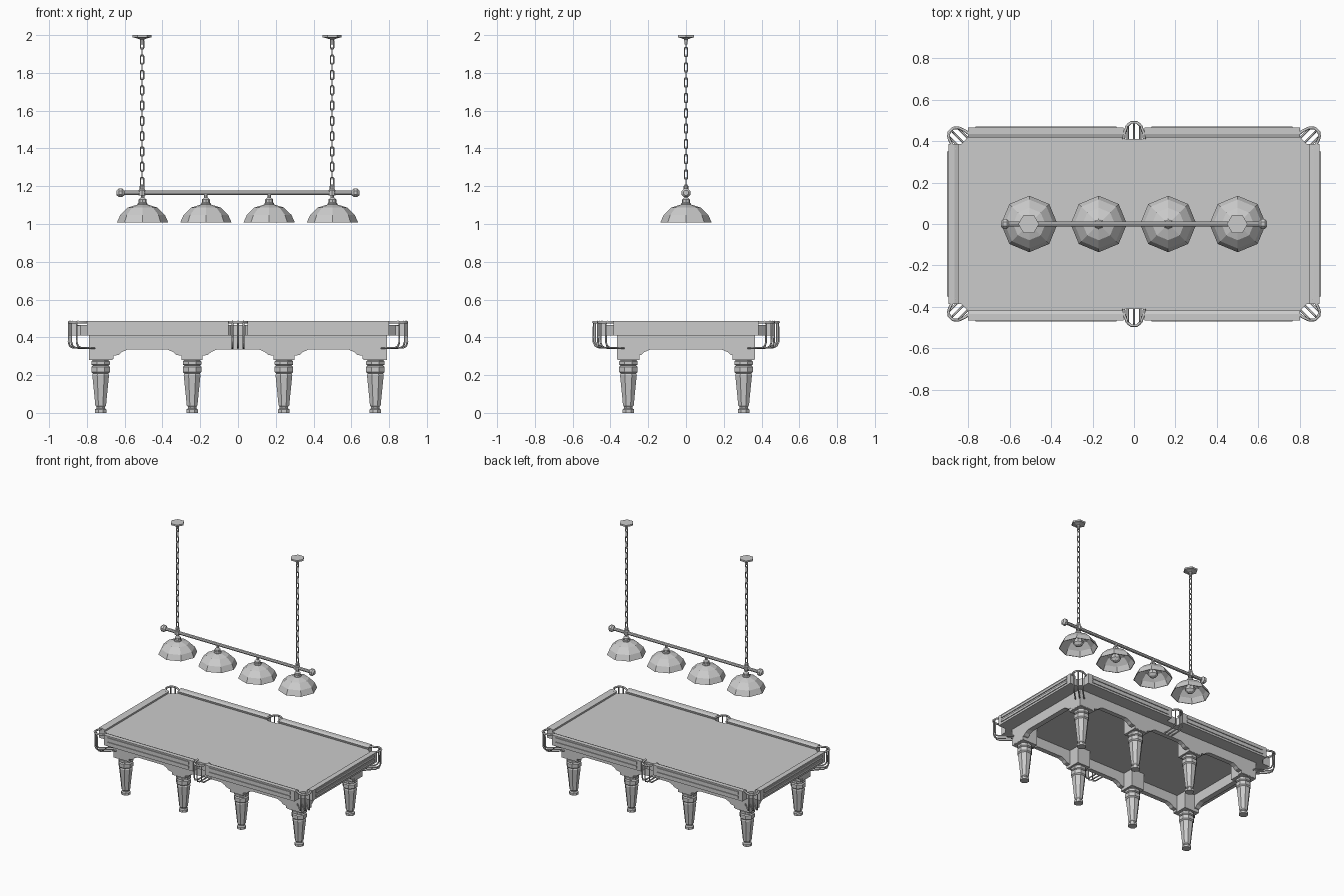
import bpy, bmesh
from math import pi, sin, cos, atan2, radians

if "Cube" in bpy.data.objects:
    bpy.data.objects.remove(bpy.data.objects["Cube"])

def finish(name, bm, loc=(0, 0, 0), rot=(0, 0, 0)):
    bmesh.ops.recalc_face_normals(bm, faces=bm.faces)
    me = bpy.data.meshes.new(name)
    bm.to_mesh(me)
    bm.free()
    ob = bpy.data.objects.new(name, me)
    ob.location, ob.rotation_euler = loc, rot
    bpy.context.collection.objects.link(ob)
    return ob

def prism(name, pts, b0, b1, loc=(0, 0, 0), rz=0.0):
    """Outline in local x/z, extruded along local y."""
    bm = bmesh.new()
    lo = [bm.verts.new((a, b0, z)) for a, z in pts]
    hi = [bm.verts.new((a, b1, z)) for a, z in pts]
    bm.faces.new(lo)
    bm.faces.new(hi[::-1])
    n = len(pts)
    for i in range(n):
        j = (i + 1) % n
        bm.faces.new((lo[i], lo[j], hi[j], hi[i]))
    return finish(name, bm, loc, (0, 0, rz))

def box(name, x0, x1, y0, y1, z0, z1, loc=(0, 0, 0), rz=0.0):
    return prism(name, [(x0, z0), (x1, z0), (x1, z1), (x0, z1)], y0, y1, loc, rz)

def lathe(name, prof, n=8, loc=(0, 0, 0), rot=(0, 0, 0), phase=0.0, caps=True):
    bm = bmesh.new()
    rings = [[bm.verts.new((r * cos(phase + 2 * pi * i / n), r * sin(phase + 2 * pi * i / n), z))
              for i in range(n)] for r, z in prof]
    for p, q in zip(rings, rings[1:]):
        for i in range(n):
            j = (i + 1) % n
            bm.faces.new((p[i], p[j], q[j], q[i]))
    if caps:
        bm.faces.new(rings[0])
        bm.faces.new(rings[-1])
    return finish(name, bm, loc, rot)

def tube(name, pts, r, loc=(0, 0, 0), rz=0.0, closed=False):
    cu = bpy.data.curves.new(name, 'CURVE')
    cu.dimensions = '3D'
    cu.bevel_depth, cu.bevel_resolution, cu.use_fill_caps = r, 1, True
    sp = cu.splines.new('POLY')
    sp.points.add(len(pts) - 1)
    for p, co in zip(sp.points, pts):
        p.co = (*co, 1)
    sp.use_cyclic_u = closed
    ob = bpy.data.objects.new(name, cu)
    ob.location, ob.rotation_euler = loc, (0, 0, rz)
    bpy.context.collection.objects.link(ob)
    return ob

# Playing bed, with cut corners and side notches for the pockets
quarter = [(0.85, 0.37), (0.80, 0.42), (0.05, 0.42), (0.04, 0.41)]
outline = quarter + [(-x, y) for x, y in quarter[::-1]]
outline += [(-x, -y) for x, y in outline]
bm = bmesh.new()
face = bm.faces.new([bm.verts.new((x, y, 0.41)) for x, y in outline])
ext = bmesh.ops.extrude_face_region(bm, geom=[face])
bmesh.ops.translate(bm, vec=(0, 0, 0.055), verts=[v for v in ext['geom'] if isinstance(v, bmesh.types.BMVert)])
bm.faces.new([v for v in face.verts]) if not face.is_valid else None
finish("playing_bed", bm)

# Rails with sloped cushions and two moulding strips each
rail_profile = [(0, 0.41), (0, 0.487), (-0.03, 0.487), (-0.048, 0.48), (-0.043, 0.463), (-0.06, 0.463), (-0.06, 0.41)]
def rail(name, loc, length, rz):
    h = length / 2
    prism(name, rail_profile, -h, h, loc, rz)
    for z0, z1 in ((0.425, 0.443), (0.456, 0.476)):
        box(name + "_moulding", -0.002, 0.006, -h + 0.035, h - 0.035, z0, z1, loc, rz)

for s in (1, -1):
    rail("end_rail", (s * 0.895, 0, 0), 0.77, 0 if s > 0 else pi)
    for x in (-0.425, 0.425):
        rail("long_rail", (x, s * 0.465, 0), 0.75, s * pi / 2)

# Aprons with arches between the leg blocks
def arched(edges, end):
    pts = [(-end, 0.415), (-end, 0.285)]
    for a, b in edges:
        pts += [(a, 0.285), (a, 0.302), (a + 0.03, 0.308), (a + 0.045, 0.322), (a + 0.075, 0.335),
                (b - 0.075, 0.335), (b - 0.045, 0.322), (b - 0.03, 0.308), (b, 0.302), (b, 0.285)]
    return pts + [(end, 0.285), (end, 0.415)]

long_apron = arched([(-0.66, -0.298), (-0.188, 0.188), (0.298, 0.66)], 0.79)
end_apron = arched([(-0.265, 0.265)], 0.365)
for s in (1, -1):
    prism("long_apron", long_apron, 0.33, 0.365, rz=0 if s > 0 else pi)
    prism("end_apron", end_apron, 0.75, 0.79, rz=s * pi / 2)

# Eight turned octagonal legs under square blocks
leg_profile = [(0.033, 0), (0.033, 0.018), (0.024, 0.024), (0.024, 0.032), (0.031, 0.04), (0.036, 0.09),
               (0.048, 0.2), (0.044, 0.208), (0.053, 0.216), (0.053, 0.244), (0.044, 0.25),
               (0.053, 0.256), (0.053, 0.272), (0.046, 0.278), (0.046, 0.29)]
for y in (-0.305, 0.305):
    for x in (-0.727, -0.243, 0.243, 0.727):
        w = 0.062 if abs(x) > 0.5 else 0.055
        box("leg_block", x - w, x + w, y - 0.058, y + 0.058, 0.281, 0.412)
        lathe("leg", leg_profile, 8, (x, y, 0), phase=pi / 8)

# Pockets: open collar and three hooked bars that return to the apron
def pocket(loc, rz, back):
    side = [(-0.02, 0.05), (0.01, 0.046), (0.042, 0.034), (0.06, 0.014)]
    pts = side + [(u, -v) for u, v in side[::-1]]
    tube("pocket_collar", [(u, v, 0.48) for u, v in pts], 0.007, loc, rz)
    for v in (-0.03, 0, 0.03):
        u = 0.06 if v == 0 else 0.05
        tube("pocket_bar", [(u - 0.012, v, 0.484), (u, v, 0.48), (u, v, 0.375), (u - 0.009, v, 0.354),
                            (u - 0.03, v, 0.345), (back, v, 0.342)], 0.005, loc, rz)

for s in (1, -1):
    pocket((0, s * 0.43, 0), s * pi / 2, -0.07)
    for t in (1, -1):
        pocket((s * 0.84, t * 0.41, 0), atan2(t, s), -0.085)

# Lamp bar with end knobs
Z = 1.165
lathe("lamp_bar", [(0.012, -0.61), (0.012, 0.61)], 8, (0, 0, Z), (0, pi / 2, 0))
for s in (1, -1):
    lathe("bar_knob", [(0.014, -0.02), (0.025, -0.009), (0.025, 0.009), (0.014, 0.02)], 8,
          (s * 0.622, 0, Z), (0, pi / 2, 0), phase=pi / 8)

# Four octagonal shades with stems and bulbs
for x in (-0.505, -0.17, 0.165, 0.5):
    lathe("lamp_shade", [(0.132, 1.008), (0.114, 1.045), (0.076, 1.083), (0.02, 1.1), (0.02, 1.105),
                         (0.078, 1.087), (0.118, 1.048), (0.136, 1.008), (0.132, 1.008)], 8, (x, 0, 0), caps=False)
    lathe("lamp_stem", [(0.026, 1.08), (0.026, 1.108), (0.021, 1.114), (0.021, 1.13), (0.009, 1.14), (0.009, 1.165)],
          8, (x, 0, 0))
    lathe("bulb", [(0.018, 1.09), (0.022, 1.075), (0.036, 1.055), (0.036, 1.04), (0.022, 1.024), (0.006, 1.019)],
          8, (x, 0, 0))

# Ceiling plates, chains and hangers
for x in (-0.508, 0.498):
    lathe("ceiling_plate", [(0.009, 1.95), (0.012, 1.978), (0.03, 1.984), (0.05, 1.988), (0.05, 2.0)], 6, (x, 0, 0))
    lathe("chain_hanger", [(0.019, 1.15), (0.019, 1.178), (0.013, 1.185), (0.013, 1.2), (0.005, 1.21)], 8, (x, 0, 0))
    for i in range(19):
        z = 1.222 + i * 0.0405
        link = [(0.009, 0, -0.019), (0.009, 0, 0.019), (0.005, 0, 0.024), (-0.005, 0, 0.024),
                (-0.009, 0, 0.019), (-0.009, 0, -0.019), (-0.005, 0, -0.024), (0.005, 0, -0.024)]
        tube("chain_link", link, 0.0035, (x, 0, z), (i % 2) * pi / 2, closed=True)
